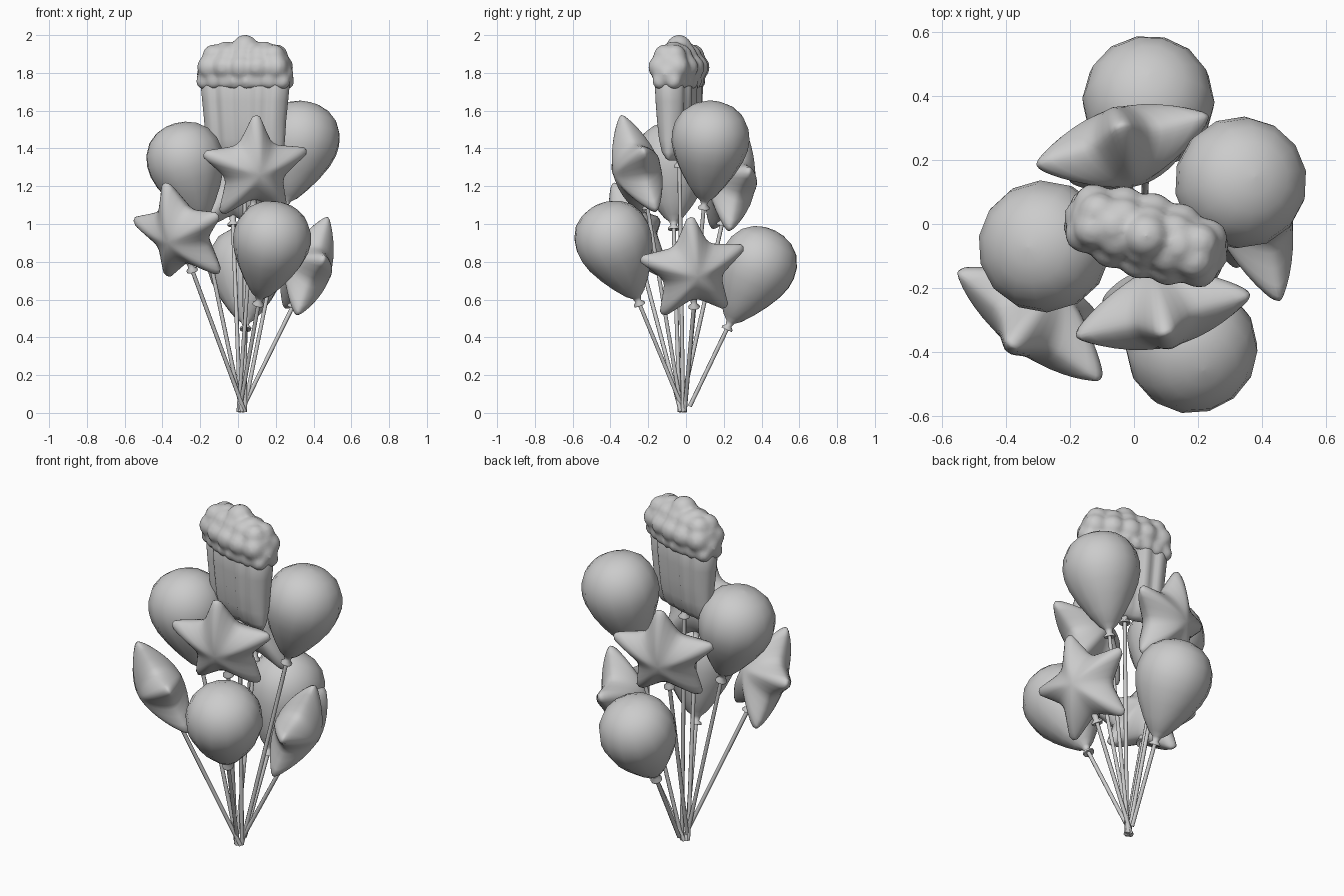
import bpy, bmesh, math
from mathutils import Vector, Matrix

if "Cube" in bpy.data.objects:
    bpy.data.objects.remove(bpy.data.objects["Cube"])

BASE = Vector((0.02, -0.02, 0.0))


def finish(name, bm, mat, angle=60):
    bmesh.ops.remove_doubles(bm, verts=bm.verts, dist=0.0004)
    bmesh.ops.recalc_face_normals(bm, faces=bm.faces)
    me = bpy.data.meshes.new(name)
    bm.to_mesh(me)
    bm.free()
    ob = bpy.data.objects.new(name, me)
    bpy.context.collection.objects.link(ob)
    ob.matrix_world = mat
    bpy.ops.object.select_all(action='DESELECT')
    ob.select_set(True)
    bpy.context.view_layer.objects.active = ob
    bpy.ops.object.shade_smooth_by_angle(angle=math.radians(angle))
    return ob


def loft(bm, rings):
    vs = [[bm.verts.new(p) for p in r] for r in rings]
    n = len(rings[0])
    for a, b in zip(vs, vs[1:]):
        for i in range(n):
            bm.faces.new((a[i], a[(i + 1) % n], b[(i + 1) % n], b[i]))
    bm.faces.new(vs[0][::-1])
    bm.faces.new(vs[-1])


def lathe(name, profile, n, origin, direction, angle=60):
    bm = bmesh.new()
    loft(bm, [[(r * math.cos(2 * math.pi * i / n), r * math.sin(2 * math.pi * i / n), h)
               for i in range(n)] for r, h in profile])
    rot = direction.to_track_quat('Z', 'Y').to_matrix().to_4x4()
    return finish(name, bm, Matrix.Translation(origin) @ rot, angle)


KNOT = [(0.014, -0.012), (0.03, -0.016), (0.031, -0.006), (0.016, 0.008), (0.018, 0.03)]


def string(i, top, foot=None):
    foot = foot or BASE + Vector((0.018 * math.cos(i * 2.4), 0.014 * math.sin(i * 2.4), 0.006))
    d = top - foot
    lathe(f"string_{i}", [(0.011, 0), (0.011, d.length)], 8, foot, d)


# round latex balloons: knot point and centre of the round end
ROUND = [((0.04, 0.222, 0.455), (0.045, 0.382, 0.785)),
         ((0.11, -0.25, 0.585), (0.18, -0.385, 0.92)),
         ((-0.185, -0.065, 0.985), (-0.28, -0.07, 1.34)),
         ((0.25, 0.095, 1.095), (0.335, 0.13, 1.455))]
BODY = [(0.016, 0.008), (0.024, 0.03), (0.054, 0.055), (0.1, 0.115), (0.146, 0.187),
        (0.184, 0.262), (0.203, 0.325), (0.207, 0.38), (0.196, 0.44), (0.163, 0.5),
        (0.112, 0.541), (0.055, 0.562), (0.004, 0.568)]
for i, (k, c) in enumerate(ROUND):
    k, c = Vector(k), Vector(c)
    lathe(f"round_balloon_{i}", KNOT[:3] + BODY, 14, k, c - k, 80)
    string(i, k, Vector((0.03, 0.02, 0.035)) if i == 0 else None)

# star foil balloons: centre, up direction, outward normal, roll
STARS = [((0.088, -0.262, 1.293), (0.03, -0.27, 0.95), (0.13, -0.55, 0), 0),
         ((-0.303, -0.29, 0.95), (-0.33, -0.28, 0.93), (-0.35, -0.44, 0), -3),
         ((0.368, 0.035, 0.762), (0.34, 0.05, 0.93), (0.26, 0.06, 0), 5),
         ((-0.033, 0.24, 1.205), (-0.03, 0.23, 0.95), (-0.15, 0.53, 0), 0)]
STAR_R = 0.298
# one arm of the outline: (angle offset, radius fraction)
ARM = [(-8, 0.86), (-4, 0.965), (0, 0.99), (4, 0.965), (8, 0.86), (16, 0.71),
       (27, 0.595), (36, 0.57), (45, 0.595), (56, 0.71)]
SCALES = [1.0, 0.985, 0.95, 0.88, 0.78, 0.65, 0.5, 0.35, 0.2, 0.05]


def puff(s, r):
    """Inflated height: round at the seam, thinning toward the arm tips."""
    return 0.128 * (1 - s ** 2.5) ** 0.6 * (1 - 0.55 * (r / STAR_R) ** 1.5)


for j, (c, up, nrm, roll) in enumerate(STARS):
    c, up, nrm = Vector(c), Vector(up).normalized(), Vector(nrm)
    nrm = (nrm - up * nrm.dot(up)).normalized()
    mat = Matrix((up.cross(nrm), up, nrm)).transposed().to_4x4()
    mat = Matrix.Translation(c) @ mat @ Matrix.Rotation(math.radians(roll), 4, 'Z')
    outline = []
    for a in range(5):
        for da, r in ARM:
            t = math.radians(90 + 72 * a + da)
            outline.append(Vector((STAR_R * r * math.cos(t), STAR_R * r * math.sin(t))))
    levels = [(s, -1) for s in reversed(SCALES)] + [(s, 1) for s in SCALES[1:]]
    bm = bmesh.new()
    loft(bm, [[(p.x * s, p.y * s, sg * puff(s, p.length * s)) for p in outline]
              for s, sg in levels])
    inner = [v for v in bm.verts if abs(v.co.z) > 0.001]
    for _ in range(2):  # soften the arm ridges
        bmesh.ops.smooth_vert(bm, verts=inner, factor=0.5, use_axis_z=True)
    finish(f"star_balloon_{j}", bm, mat, 75)
    down = mat.to_3x3() @ Vector((0, -1, 0))
    k = c + down * 0.205
    lathe(f"star_knot_{j}", KNOT + [(0.02, 0.06)], 10, k, -down)
    string(4 + j, k)

# snack bucket foil balloon: pleated, tapering body
TURN = Matrix.Translation((0.038, -0.037, 0)) @ Matrix.Rotation(math.radians(-17), 4, 'Z')
N = 72
rings = []
for z, w, d in [(1.335, 0.17, 0.012), (1.345, 0.2, 0.03), (1.38, 0.212, 0.058), (1.45, 0.218, 0.078),
                (1.55, 0.224, 0.09), (1.65, 0.234, 0.097), (1.75, 0.244, 0.1), (1.8, 0.22, 0.08)]:
    ring = []
    for i in range(N):
        t = 2 * math.pi * i / N
        x, y = math.cos(t), math.sin(t)
        x = math.copysign(abs(x) ** 0.8, x)
        y = math.copysign(abs(y) ** 0.75, y)
        pleat = 0.8 + 0.22 * abs(math.cos(x * math.pi * 2.5))
        ring.append((w * x, d * y * pleat, z))
    rings.append(ring)
bm = bmesh.new()
loft(bm, rings)
finish("bucket_balloon_body", bm, TURN, 80)

# puffed popcorn top: blended columns of bumps
bm = bmesh.new()


def bump(x, y, z, r):
    bmesh.ops.create_icosphere(bm, subdivisions=3, radius=r, matrix=Matrix.Translation((x, y, z)))


for z, n, w, y, r in [(1.755, 8, 0.215, 0.072, 0.045), (1.83, 5, 0.185, 0.075, 0.065),
                      (1.89, 5, 0.165, 0.038, 0.062)]:
    for i in range(n):
        x = w * (2 * i / (n - 1) - 1)
        for s in (-1, 1):
            bump(x, s * y * (1 - 0.5 * (abs(x) / 0.215) ** 2), z, r)
for x, z, r in [(0, 1.933, 0.07), (-0.105, 1.903, 0.065), (0.105, 1.903, 0.065),
                (-0.19, 1.852, 0.056), (0.19, 1.852, 0.056), (-0.215, 1.795, 0.052),
                (0.215, 1.795, 0.052)]:
    bump(x, 0, z, r)
for x in (-0.15, -0.05, 0.05, 0.15):
    bump(x, 0, 1.82, 0.088)
top = finish("bucket_balloon_popcorn", bm, TURN, 80)
rm = top.modifiers.new("blend", 'REMESH')
rm.mode = 'VOXEL'
rm.voxel_size = 0.014
rm.use_smooth_shade = True
sm = top.modifiers.new("soften", 'SMOOTH')
sm.factor = 0.5
sm.iterations = 6

# bucket balloon knot and string
k = Vector((0.035, -0.035, 1.315))
lathe("bucket_knot", KNOT, 10, k, Vector((0, 0, 1)))
string(8, k)
